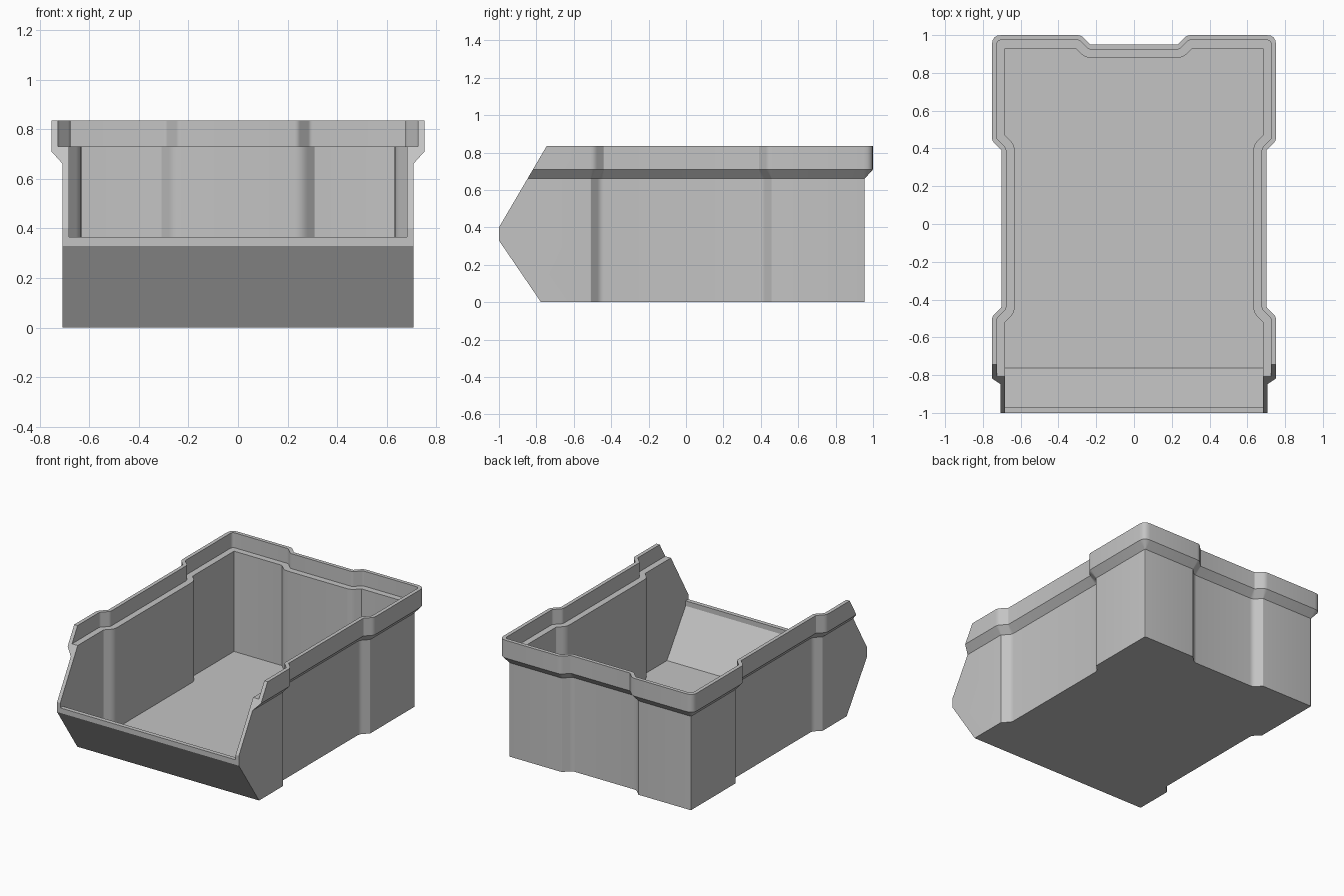
import bpy, bmesh, math
from mathutils import Vector

if "Cube" in bpy.data.objects:
    bpy.data.objects.remove(bpy.data.objects["Cube"])

WIDTH, BACK, STEP = 0.752, 1.0, 0.05   # rim half width, rim back, recess depth
FLOOR, LEDGE, TOP = 0.025, 0.73, 0.835

grey = bpy.data.materials.new("plain grey plastic")
grey.use_nodes = True
colour = (0.55, 0.55, 0.55, 1)
grey.diffuse_color = colour
grey.node_tree.nodes["Principled BSDF"].inputs["Base Color"].default_value = colour


def outline(inset):
    """Plan outline with side and back recesses, inset from the rim."""
    k = inset * math.tan(math.pi / 8)
    w, b = WIDTH - inset, BACK - inset
    half = [(w, -1.2), (w, -0.49 - k), (w - STEP, -0.44 - k), (w - STEP, 0.39 - k),
            (w, 0.44 + k), (w, b), (0.28 + k, b), (0.23 + k, b - STEP)]
    # the rear end of the side recess widens with the inset as well
    half[3] = (w - STEP, 0.39 + k)
    pts = [Vector(p) for p in half + [(-x, y) for x, y in reversed(half)]]
    result = [pts[0]]
    for a, p, c in zip(pts, pts[1:], pts[2:]):
        din, dout = (p - a).normalized(), (c - p).normalized()
        convex = din.x * dout.y - din.y * dout.x > 0
        radius = max(0.05 - inset, 0.004) if convex else 0.005 + inset
        t = radius * math.tan(din.angle(dout) / 2)
        start, end = p - din * t, p + dout * t
        for i in range(5):
            f = i / 4
            result.append(start * (1 - f) ** 2 + p * 2 * f * (1 - f) + end * f * f)
    return result + [pts[-1]]


def make(name, rings):
    """Skin a stack of closed rings into a solid."""
    bm = bmesh.new()
    loops = [[bm.verts.new(p) for p in ring] for ring in rings]
    n = len(loops[0])
    for low, high in zip(loops, loops[1:]):
        for i in range(n):
            j = (i + 1) % n
            bm.faces.new((low[i], low[j], high[j], high[i]))
    bm.faces.new(loops[0][::-1])
    bm.faces.new(loops[-1])
    bmesh.ops.recalc_face_normals(bm, faces=bm.faces)
    mesh = bpy.data.meshes.new(name)
    bm.to_mesh(mesh)
    bm.free()
    mesh.materials.append(grey)
    obj = bpy.data.objects.new(name, mesh)
    bpy.context.collection.objects.link(obj)
    return obj


def loft(name, levels):
    return make(name, [[(p.x, p.y, z) for p in outline(inset)] for inset, z in levels])


def prism(name, profile):
    return make(name, [[(x, y, z) for y, z in profile] for x in (-1.1, 1.1)])


def combine(obj, cutter, operation):
    """Apply a boolean and discard its cutter."""
    mod = obj.modifiers.new("cut", 'BOOLEAN')
    mod.operation, mod.solver, mod.object = operation, 'EXACT', cutter
    cutter.hide_render = True
    bpy.context.view_layer.update()
    graph = bpy.context.evaluated_depsgraph_get()
    mesh = bpy.data.meshes.new_from_object(obj.evaluated_get(graph))
    obj.modifiers.clear()
    obj.data = mesh
    bpy.data.objects.remove(cutter)


# Outer shell: straight body, flared collar and upright rim
bin_shell = loft("storage_bin", [(0.045, 0), (0.045, 0.66), (0, 0.71), (0, TOP)])

# Side silhouette: undercut front, short nose and raked sides
silhouette = prism("side_silhouette", [(-0.707, -0.1), (1.2, -0.1), (1.2, 1),
                                       (-0.648, 1), (-1, 0.4), (-1, 0.33)])
combine(bin_shell, silhouette, 'INTERSECT')

# Cavity with a stacking ledge, stopped by the low front wall
cavity = loft("cavity", [(0.07, FLOOR), (0.07, LEDGE), (0.026, LEDGE), (0.026, 1)])
front_wall = prism("front_wall", [(-1.4, -0.1), (-0.677, -0.1), (-0.97, 0.33),
                                  (-0.97, 0.365), (-1.4, 0.365)])
combine(cavity, front_wall, 'DIFFERENCE')
combine(bin_shell, cavity, 'DIFFERENCE')

# Smooth the small rounded corners, keep the folds crisp
bpy.ops.object.select_all(action='DESELECT')
bin_shell.select_set(True)
bpy.context.view_layer.objects.active = bin_shell
bpy.ops.object.shade_smooth_by_angle(angle=math.radians(30))
